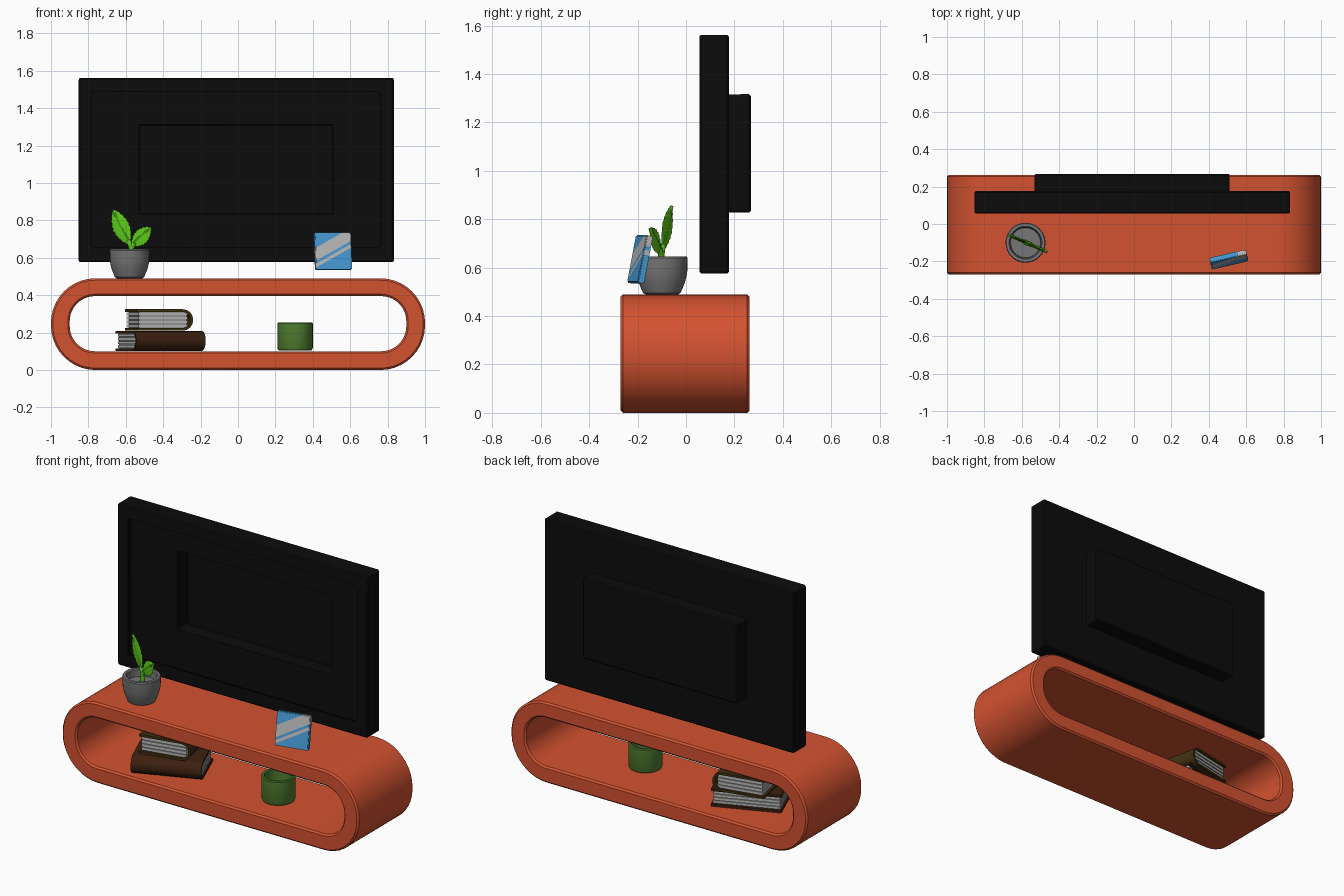
import bpy, bmesh, math
from mathutils import Vector, Matrix

cube = bpy.data.objects.get("Cube")
if cube:
    bpy.data.objects.remove(cube, do_unlink=True)


def material(name, r, g, b):
    m = bpy.data.materials.new(name)
    m.use_nodes = True
    m.diffuse_color = (r, g, b, 1)
    m.node_tree.nodes["Principled BSDF"].inputs["Base Color"].default_value = (r, g, b, 1)
    return m


ORANGE = material("orange", 0.65, 0.085, 0.03)
BLACK = material("black", 0.0035, 0.0035, 0.0035)
GREY = material("pot grey", 0.18, 0.18, 0.18)
LEAF = material("leaf green", 0.11, 0.6, 0.01)
STEM = material("stem green", 0.05, 0.3, 0.007)
MUG = material("mug green", 0.08, 0.21, 0.03)
BROWN = material("dark brown", 0.045, 0.014, 0.005)
OLIVE = material("olive brown", 0.05, 0.03, 0.005)
PAPER = material("pale grey", 0.48, 0.48, 0.48)
BLUE = material("sky blue", 0.06, 0.32, 0.65)


def finish(name, bm, mats, matrix=None):
    """Turn a bmesh into a smooth shaded object with sharp edges kept."""
    bmesh.ops.recalc_face_normals(bm, faces=bm.faces)
    mesh = bpy.data.meshes.new(name)
    bm.to_mesh(mesh)
    bm.free()
    ob = bpy.data.objects.new(name, mesh)
    bpy.context.collection.objects.link(ob)
    for m in mats:
        mesh.materials.append(m)
    if matrix:
        ob.matrix_world = matrix
    bpy.ops.object.select_all(action='DESELECT')
    ob.select_set(True)
    bpy.context.view_layer.objects.active = ob
    bpy.ops.object.shade_smooth_by_angle(angle=math.radians(35))
    return ob


def loft(rings, closed=False, cap_start=False, cap_end=False):
    """Skin a list of equal point rings."""
    bm = bmesh.new()
    vs = [[bm.verts.new(p) for p in ring] for ring in rings]
    n = len(vs[0])
    pairs = list(zip(vs, vs[1:])) + ([(vs[-1], vs[0])] if closed else [])
    for a, b in pairs:
        for i in range(n):
            j = (i + 1) % n
            bm.faces.new((a[i], a[j], b[j], b[i]))
    if cap_start:
        bm.faces.new(vs[0])
    if cap_end:
        bm.faces.new(vs[-1])
    return bm


def rounded_rect(box, y, radius, inset=0.0, steps=10):
    x0, x1, z0, z1 = box
    x0, x1, z0, z1 = x0 + inset, x1 - inset, z0 + inset, z1 - inset
    r = max(radius - inset, 0.001)
    pts = []
    for k, (cx, cz) in enumerate(((x1 - r, z1 - r), (x0 + r, z1 - r),
                                  (x0 + r, z0 + r), (x1 - r, z0 + r))):
        for i in range(steps + 1):
            a = math.pi / 2 * (k + i / steps)
            pts.append((cx + r * math.cos(a), y, cz + r * math.sin(a)))
    return pts


def lathe(name, profile, centre, mat, sides=32):
    rings = [[(r * math.cos(math.tau * i / sides), r * math.sin(math.tau * i / sides), z)
              for i in range(sides)] for r, z in profile]
    return finish(name, loft(rings, cap_start=True, cap_end=True), [mat],
                  Matrix.Translation(centre))


def add_box(bm, size, centre):
    bmesh.ops.create_cube(bm, size=1, matrix=Matrix.Translation(centre) @ Matrix.Diagonal((*size, 1)))


# Rounded open console, with softened rims
outer, inner = (-1, 1, 0, 0.49), (-0.9, 0.9, 0.1, 0.395)
front, back, soft = -0.27, 0.263, 0.01
rings = [rounded_rect(outer, front, 0.238, soft), rounded_rect(outer, front + soft, 0.238),
         rounded_rect(outer, back - soft, 0.238), rounded_rect(outer, back, 0.238, soft),
         rounded_rect(inner, back, 0.135, -soft), rounded_rect(inner, back - soft, 0.135),
         rounded_rect(inner, front + soft, 0.135), rounded_rect(inner, front, 0.135, -soft)]
finish("console", loft(rings, closed=True), [ORANGE])

# Screen housing: open front frame, hollow body and raised rear box
opening, body, rear = (-0.785, 0.765, 0.655, 1.49), (-0.85, 0.832, 0.578, 1.56), (-0.53, 0.51, 0.83, 1.315)
sections = [(opening, 0.066, 0), (opening, 0.057, 0), (body, 0.057, 0.006), (body, 0.063, 0),
            (body, 0.169, 0), (body, 0.175, 0.006), (rear, 0.175, 0), (rear, 0.26, 0), (rear, 0.266, 0.006)]
rings = [rounded_rect(b, y, 0.01, d, 3) for b, y, d in sections]
tv = finish("television", loft(rings, cap_end=True), [BLACK])
shell = tv.modifiers.new("shell", 'SOLIDIFY')
shell.thickness, shell.offset = 0.004, 0

# Plant pot and mug
lathe("plant_pot", [(0.068, 0), (0.078, 0.006), (0.096, 0.05), (0.105, 0.09), (0.107, 0.15),
                    (0.103, 0.156), (0.088, 0.156), (0.083, 0.15), (0.08, 0.11)],
      (-0.58, -0.1, 0.49), GREY)
lathe("mug", [(0.082, 0), (0.09, 0.004), (0.095, 0.014), (0.095, 0.146), (0.091, 0.151),
              (0.08, 0.151), (0.076, 0.146), (0.076, 0.03), (0.06, 0.02)],
      (0.305, -0.045, 0.103), MUG)

# Plant, drawn in an upright plane and turned
turn = Matrix.Translation((-0.575, -0.1, 0)) @ Matrix.Rotation(math.radians(-24), 4, 'Z')


def leaf(name, base, tip, half_width):
    base, tip = Vector((base[0], 0, base[1])), Vector((tip[0], 0, tip[1]))
    along = tip - base
    across = Vector((along.z, 0, -along.x)).normalized()
    thick = Vector((0, 0.008, 0))
    rings, count = [], 16
    for i in range(count + 1):
        t = i / count
        w = half_width * math.sin(math.pi * (0.04 + 0.94 * t)) ** 0.8
        w *= 0.92 if i % 2 else 1.04
        c = base + along * t
        rings.append([c - across * w, c - thick, c + across * w, c + thick])
    finish(name, loft(rings, cap_start=True, cap_end=True), [LEAF], turn)


def stem(name, points, radius, mat):
    cu = bpy.data.curves.new(name, 'CURVE')
    cu.dimensions = '3D'
    cu.bevel_depth, cu.bevel_resolution, cu.use_fill_caps = radius, 2, True
    sp = cu.splines.new('BEZIER')
    sp.bezier_points.add(len(points) - 1)
    for p, (u, z) in zip(sp.bezier_points, points):
        p.co = (u, 0, z)
        p.handle_left_type = p.handle_right_type = 'AUTO'
    cu.materials.append(mat)
    ob = bpy.data.objects.new(name, cu)
    ob.matrix_world = turn
    bpy.context.collection.objects.link(ob)


leaf("tall_leaf", (-0.01, 0.675), (-0.1, 0.855), 0.05)
leaf("short_leaf", (0.01, 0.665), (0.12, 0.762), 0.043)
stem("tall_stem", [(0, 0.59), (0.005, 0.64), (-0.01, 0.69)], 0.013, LEAF)
stem("short_stem", [(0.0, 0.59), (0.003, 0.64), (0.025, 0.68)], 0.013, LEAF)
stem("tall_midrib", [(-0.01, 0.69), (-0.048, 0.755), (-0.092, 0.84)], 0.009, STEM)
stem("short_midrib", [(0.025, 0.68), (0.06, 0.712), (0.108, 0.752)], 0.009, STEM)


# Books: cover wrapped round a rounded spine, with layered pages
def book(name, mat, width, length, height, centre, angle):
    place = Matrix.Translation(centre) @ Matrix.Rotation(math.radians(angle), 4, 'Z')
    t, r, steps = 0.014, height / 2, 8
    bend = width / 2 - r

    def wrap(radius):
        arc = [(bend + radius * math.cos(a), r + radius * math.sin(a))
               for a in (math.pi * (i / steps - 0.5) for i in range(steps + 1))]
        return [(-width / 2, r - radius)] + arc + [(-width / 2, r + radius)]

    outline = wrap(r) + wrap(r - t)[::-1]
    rings = [[(x, y, z) for x, z in outline] for y in (-length / 2, length / 2)]
    finish(name + "_cover", loft(rings, cap_start=True, cap_end=True), [mat], place)
    pages, core = bmesh.new(), bmesh.new()
    layers, tall = 4, height - 2 * t
    span, mid = width - r - 0.012, -r / 2 + 0.006
    for i in range(layers):
        add_box(pages, (span + r * 0.5, length - 0.02, tall / layers * 0.72),
                (mid + r * 0.25, 0, t + tall * (i + 0.5) / layers))
    add_box(core, (span + r * 0.5 - 0.012, length - 0.03, tall), (mid + r * 0.25, 0, r))
    finish(name + "_pages", pages, [PAPER], place)
    finish(name + "_page_gaps", core, [GREY], place)


book("lower_book", BROWN, 0.3, 0.4, 0.107, (-0.414, -0.046, 0.102), -68)
book("upper_book", OLIVE, 0.31, 0.3, 0.115, (-0.422, 0.0, 0.21), 12)

# Leaning blue box with slanted pale bands
bm = bmesh.new()
add_box(bm, (0.2, 0.028, 0.2), (0, 0, 0))
bmesh.ops.bevel(bm, geom=bm.edges[:], offset=0.004, segments=2, affect='EDGES')
slope = 0.55
bands = [(0.0, 0.07), (-0.036, -0.016)]
for level in (v for band in bands for v in band):
    bmesh.ops.bisect_plane(bm, geom=bm.verts[:] + bm.edges[:] + bm.faces[:],
                           plane_co=(0, 0, level), plane_no=(-slope, 0, 1))
for f in bm.faces:
    c = f.calc_center_median()
    f.material_index = int(any(lo < c.z - slope * c.x < hi for lo, hi in bands))
finish("striped_box", bm, [BLUE, PAPER],
       Matrix.Translation((0.507, -0.19, 0.634)) @ Matrix.Rotation(math.radians(13), 4, 'Z')
       @ Matrix.Rotation(math.radians(-11), 4, 'X'))
